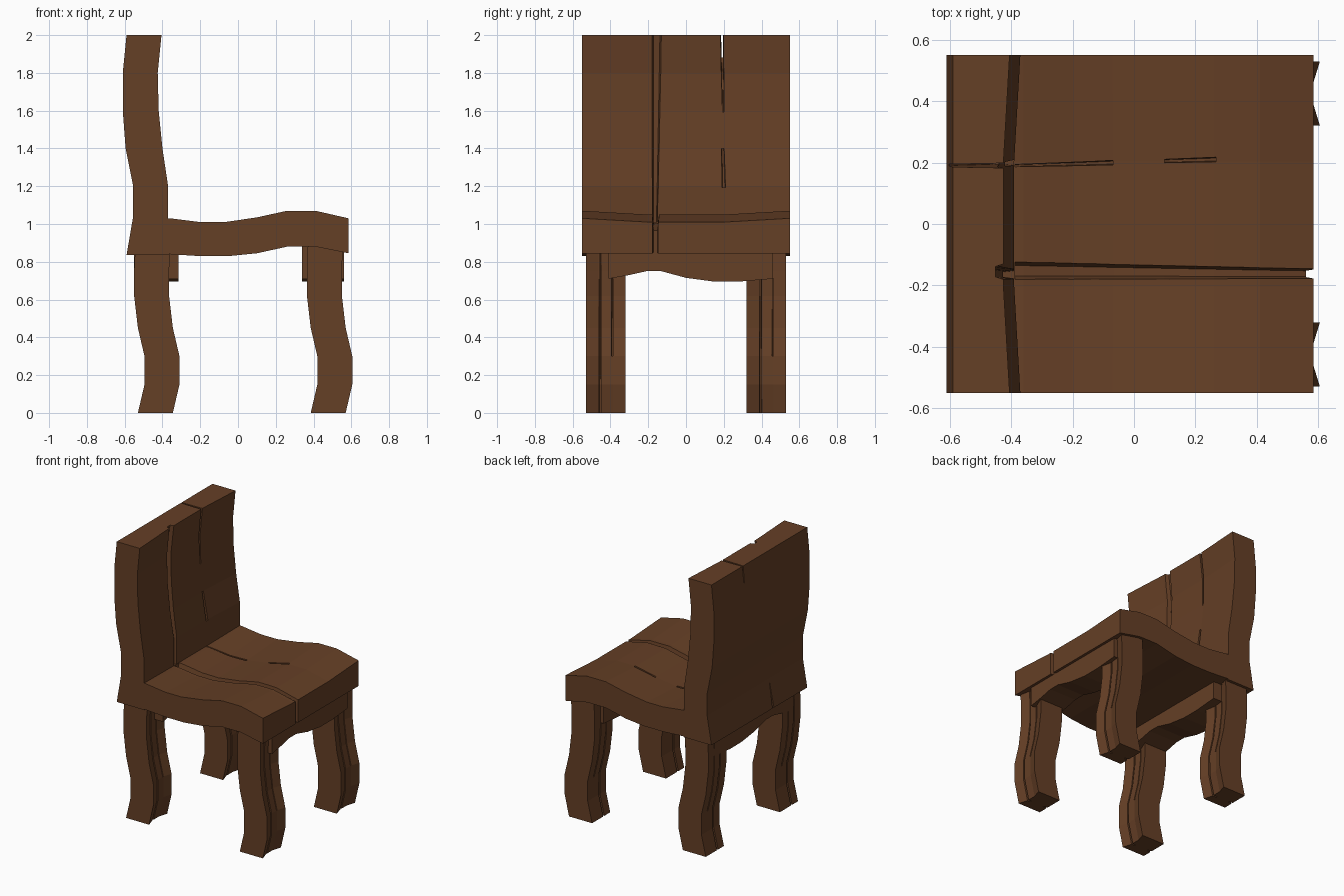
import bpy, bmesh, math
from mathutils import Vector

if "Cube" in bpy.data.objects:
    bpy.data.objects.remove(bpy.data.objects["Cube"])

wood = bpy.data.materials.new("dark_wood")
wood.diffuse_color = (0.13, 0.05, 0.019, 1)
wood.use_nodes = True
wood.node_tree.nodes["Principled BSDF"].inputs["Base Color"].default_value = wood.diffuse_color


def loft(name, rings):
    """Skin a list of equal-length rings and cap both ends."""
    bm = bmesh.new()
    vs = [[bm.verts.new(p) for p in r] for r in rings]
    n = len(rings[0])
    for a, b in zip(vs, vs[1:]):
        for i in range(n):
            j = (i + 1) % n
            bm.faces.new((a[i], a[j], b[j], b[i]))
    bm.faces.new(vs[0])
    bm.faces.new(vs[-1])
    bmesh.ops.recalc_face_normals(bm, faces=bm.faces)
    me = bpy.data.meshes.new(name)
    bm.to_mesh(me)
    bm.free()
    me.materials.append(wood)
    ob = bpy.data.objects.new(name, me)
    bpy.context.collection.objects.link(ob)
    return ob


def plank(name, path, yc, half, dip=0.02):
    """Wavy board; path rows are (back x, back z, face x, face z), face is dished."""
    rings = []
    for bx, bz, fx, fz in path:
        b, f = Vector((bx, 0, bz)), Vector((fx, 0, fz))
        low = f - (f - b).normalized() * dip
        h, m = half, half * 0.37
        rings.append([p + Vector((0, yc + y, 0)) for p, y in
                      ((b, -h), (f, -h), (low, -m), (low, m), (f, h), (b, h))])
    return loft(name, rings)


def sample(path, t):
    i = max(0, min(len(path) - 2, int(t)))
    k = t - i
    r = [a + (b - a) * k for a, b in zip(path[i], path[i + 1])]
    return Vector((r[0], 0, r[1])), Vector((r[2], 0, r[3]))


def cut(ob, cutter):
    mod = ob.modifiers.new("crack", 'BOOLEAN')
    mod.operation = 'DIFFERENCE'
    mod.solver = 'EXACT'
    mod.object = cutter
    bpy.context.view_layer.objects.active = ob
    bpy.ops.object.modifier_apply(modifier=mod.name)
    bpy.data.objects.remove(cutter)


def crack(ob, path, start, end, rear=False):
    """Tapered groove following the board; start/end are (row, y, width, depth)."""
    t0, t1 = start[0], end[0]
    last = len(path) - 1
    ts = [t0] + [i for i in range(last + 1) if t0 < i < t1] + [t1]
    rings = []
    for t in ts:
        k = (t - t0) / (t1 - t0)
        y, w, d = [a + (b - a) * k for a, b in zip(start[1:], end[1:])]
        s = -0.1 if t == 0 else last + 0.1 if t == last else t
        b, f = sample(path, s)
        if rear:
            b, f = f, b
        n = (f - b).normalized()
        o, i = f + n * 0.03, f - n * d
        rings.append([p + Vector((0, y + q * w, 0)) for p, q in
                      ((o, -.5), (o, .5), (i, .2), (i, -.2))])
    cut(ob, loft("cutter", rings))


# Seat
seat_path = [(-.5, .835, -.5, 1.03), (-.36, .84, -.36, 1.03), (-.2, .83, -.2, 1.01),
             (-.05, .83, -.07, 1.01), (.1, .845, .1, 1.035), (.26, .88, .26, 1.07),
             (.41, .88, .41, 1.07), (.585, .845, .585, 1.03)]
seat = plank("seat", seat_path, 0, .55)
crack(seat, seat_path, (.8, -.152, .085, .06), (7, -.162, .045, .07))
crack(seat, seat_path, (.8, .19, .012, .05), (3, .2, .024, .05))
crack(seat, seat_path, (4, .205, .018, .05), (5.05, .21, .024, .05))
cut(seat, loft("cutter", [[(x, y, z) for x, y in
    ((.56, -.173), (.65, -.19), (.65, -.138), (.56, -.152))] for z in (.75, 1.2)]))

# Backrest
back_path = [(-.59, .835, -.37, .835), (-.555, 1.04, -.37, 1.04), (-.555, 1.2, -.37, 1.2),
             (-.595, 1.4, -.4, 1.4), (-.61, 1.6, -.42, 1.6), (-.61, 1.8, -.425, 1.8),
             (-.59, 2, -.405, 2)]
back = plank("backrest", back_path, 0, .55)
crack(back, back_path, (.5, -.165, .035, .06), (6, -.155, .085, .045))
crack(back, back_path, (3.97, .197, .014, .04), (6, .19, .018, .25))
crack(back, back_path, (1.95, .2, .03, .05), (3, .195, .022, .05))
crack(back, back_path, (0, -.16, .022, .05), (.85, -.16, .006, .02), rear=True)

# Legs
leg_rows = [(.385, 0, .57), (.42, .15, .605), (.42, .3, .605), (.385, .45, .57),
            (.365, .62, .55), (.365, .75, .55), (.37, .9, .555)]
for end, dx in (("front", 0), ("back", -.915)):
    top = 0.9 if dx == 0 else 0.86
    path = [(b + dx, min(z, top), f + dx, min(z, top)) for b, z, f in leg_rows]
    for side, y in (("left", -.425), ("right", .425)):
        leg = plank(f"{end}_{side}_leg", path, y, .104)
        for rear in (False, True):
            d = .03 if rear else .05
            crack(leg, path, (0, y - .03, .02, d), (5.9, y - .03, .012, d), rear)
            crack(leg, path, (2, y + .035, .012, d), (4.7, y + .035, .01, d), rear)

# Wavy rails under the seat
rail = [(-.41, .71), (-.3, .73), (-.21, .75), (-.13, .75), (0, .715),
        (.15, .695), (.28, .695), (.46, .71)]
for name, x0, x1, top in (("front_rail", .34, .56, .9), ("back_rail", -.55, -.315, .86)):
    loft(name, [[(x0, y, z), (x1, y, z), (x1, y, top), (x0, y, top)] for y, z in rail])
